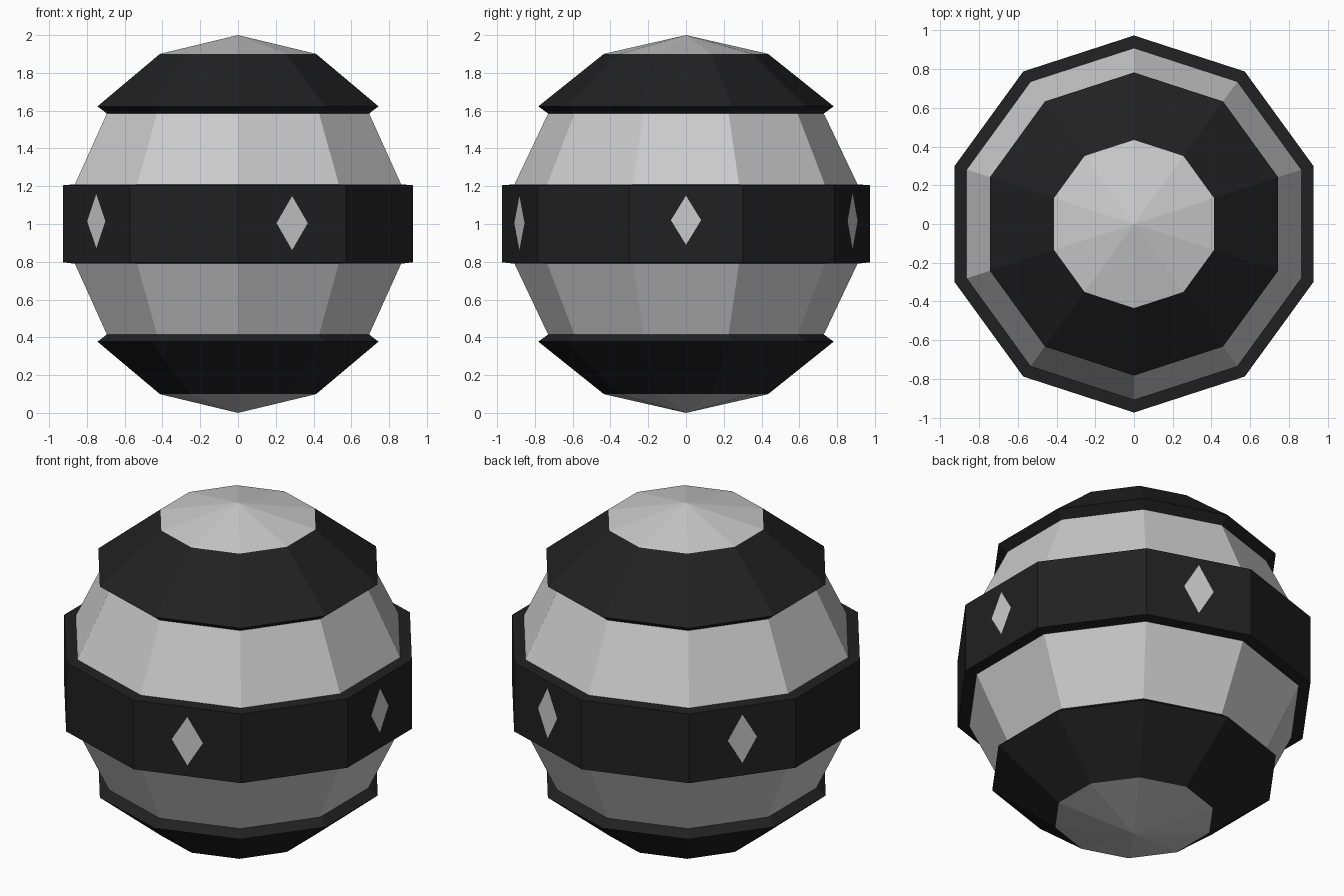
import bpy, bmesh
from math import sin, cos, pi, radians

if "Cube" in bpy.data.objects:
    bpy.data.objects.remove(bpy.data.objects["Cube"])

SIDES = 10


def material(name, v):
    m = bpy.data.materials.new(name)
    m.diffuse_color = (v, v, v, 1)
    m.use_nodes = True
    m.node_tree.nodes["Principled BSDF"].inputs["Base Color"].default_value = m.diffuse_color
    return m


dark = material("dark", 0.015)


def finish(name, bm, mat=None):
    me = bpy.data.meshes.new(name)
    bm.to_mesh(me)
    bm.free()
    ob = bpy.data.objects.new(name, me)
    bpy.context.collection.objects.link(ob)
    if mat:
        me.materials.append(mat)
    return ob


def ring_part(name, profile, mat=None):
    """Ten-sided lathe of (radius, z) points listed bottom to top; radius 0 makes a pole."""
    bm = bmesh.new()
    rings = []
    for r, z in profile:
        if r == 0:
            rings.append([bm.verts.new((0, 0, z))] * SIDES)
        else:
            rings.append([bm.verts.new((r * cos(a), r * sin(a), z))
                          for a in (radians(18) + 2 * pi * i / SIDES for i in range(SIDES))])
    for lo, hi in zip(rings, rings[1:]):
        for i in range(SIDES):
            j = (i + 1) % SIDES
            bm.faces.new(list(dict.fromkeys((lo[i], lo[j], hi[j], hi[i]))))
    return finish(name, bm, mat)


# Pole caps, dark collars and recessed light rings, mirrored about z = 1
cap = [(0.434, 1.901), (0, 2)]
collar = [(0.73, 1.585), (0.782, 1.623), (0.434, 1.901)]
recess = [(0.908, 1.21), (0.73, 1.585)]
for label, profile, mat in (("cap", cap, None), ("collar", collar, dark), ("light_ring", recess, None)):
    ring_part("upper_" + label, profile, mat)
    ring_part("lower_" + label, [(r, 2 - z) for r, z in reversed(profile)], mat)

# Raised belt round the middle
ring_part("belt", [(0.908, 0.79), (0.973, 0.797), (0.973, 1.205), (0.908, 1.21)], dark)

# Diamond on every second belt face: (angle, centre height, half width, half height)
apothem = 0.973 * cos(pi / SIDES) + 0.002
for k, (zc, hw, hh) in enumerate([(1.02, 0.08, 0.13), (1.016, 0.085, 0.148), (1.015, 0.082, 0.143),
                                  (1.015, 0.082, 0.143), (1.005, 0.087, 0.143)]):
    a = radians(72 * k)
    bm = bmesh.new()
    bm.faces.new([bm.verts.new((apothem * cos(a) - u * sin(a), apothem * sin(a) + u * cos(a), zc + v))
                  for u, v in ((hw, 0), (0, hh), (-hw, 0), (0, -hh))])
    finish("diamond_%d" % (k + 1), bm)
